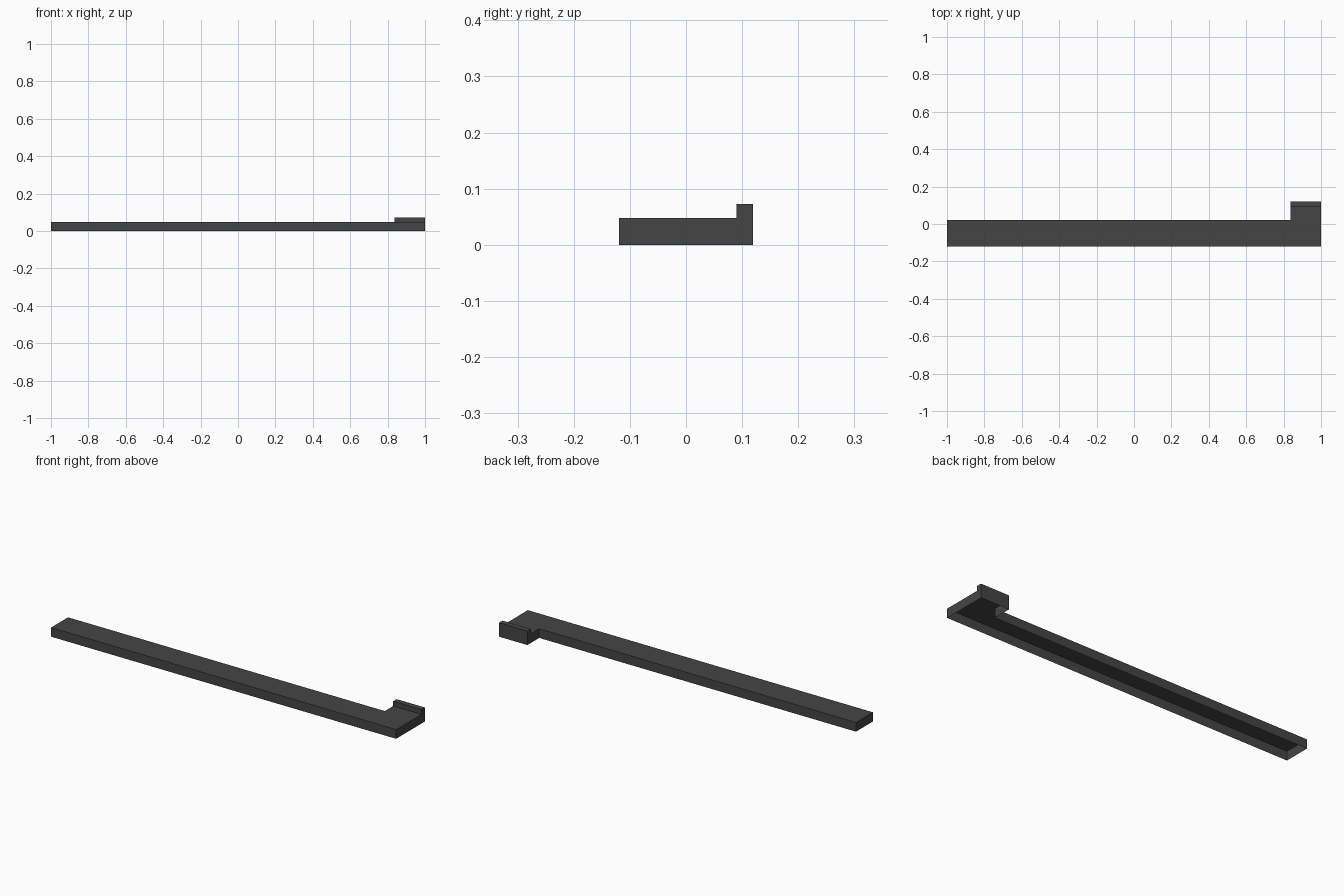
import bpy
import bmesh
from mathutils import Vector

cube = bpy.data.objects.get("Cube")
if cube:
    bpy.data.objects.remove(cube, do_unlink=True)

DECK_Z, LIP_Z = 0.048, 0.073
FRONT, BAR_BACK, LIP_FRONT, BACK = -0.119, 0.021, 0.09, 0.119
TAB_X = 0.836

# Dark grey material
grey = bpy.data.materials.new("dark grey")
grey.use_nodes = True
colour = (0.06, 0.06, 0.06, 1)
grey.diffuse_color = colour
grey.node_tree.nodes["Principled BSDF"].inputs["Base Color"].default_value = colour

# L-shaped plan: long bar with a tab at the left end
bm = bmesh.new()
plan = [(-1, FRONT), (1, FRONT), (1, BACK), (TAB_X, BACK),
        (TAB_X, BAR_BACK), (-1, BAR_BACK)]
base = bm.faces.new([bm.verts.new((x, y, 0)) for x, y in plan])
raised = bmesh.ops.extrude_face_region(bm, geom=[base])["geom"]
bmesh.ops.translate(bm, vec=(0, 0, DECK_Z),
                    verts=[g for g in raised if isinstance(g, bmesh.types.BMVert)])

# Upright lip along the back edge of the tab
bmesh.ops.bisect_plane(bm, geom=bm.verts[:] + bm.edges[:] + bm.faces[:],
                       plane_co=Vector((0, LIP_FRONT, 0)), plane_no=Vector((0, 1, 0)))
strip = [f for f in bm.faces
         if all(v.co.z > DECK_Z - 0.001 and v.co.y > LIP_FRONT - 0.001 for v in f.verts)]
raised = bmesh.ops.extrude_face_region(bm, geom=strip)["geom"]
bmesh.ops.translate(bm, vec=(0, 0, LIP_Z - DECK_Z),
                    verts=[g for g in raised if isinstance(g, bmesh.types.BMVert)])
bmesh.ops.delete(bm, geom=[f for f in strip if f.is_valid], context="FACES_ONLY")

# Orient the closed form outwards, then open the underside into a shell
bmesh.ops.recalc_face_normals(bm, faces=bm.faces[:])
underside = [f for f in bm.faces if all(abs(v.co.z) < 0.001 for v in f.verts)]
bmesh.ops.delete(bm, geom=underside, context="FACES")

mesh = bpy.data.meshes.new("trim_shell")
bm.to_mesh(mesh)
bm.free()
mesh.materials.append(grey)
shell = bpy.data.objects.new("trim_shell", mesh)
bpy.context.collection.objects.link(shell)
